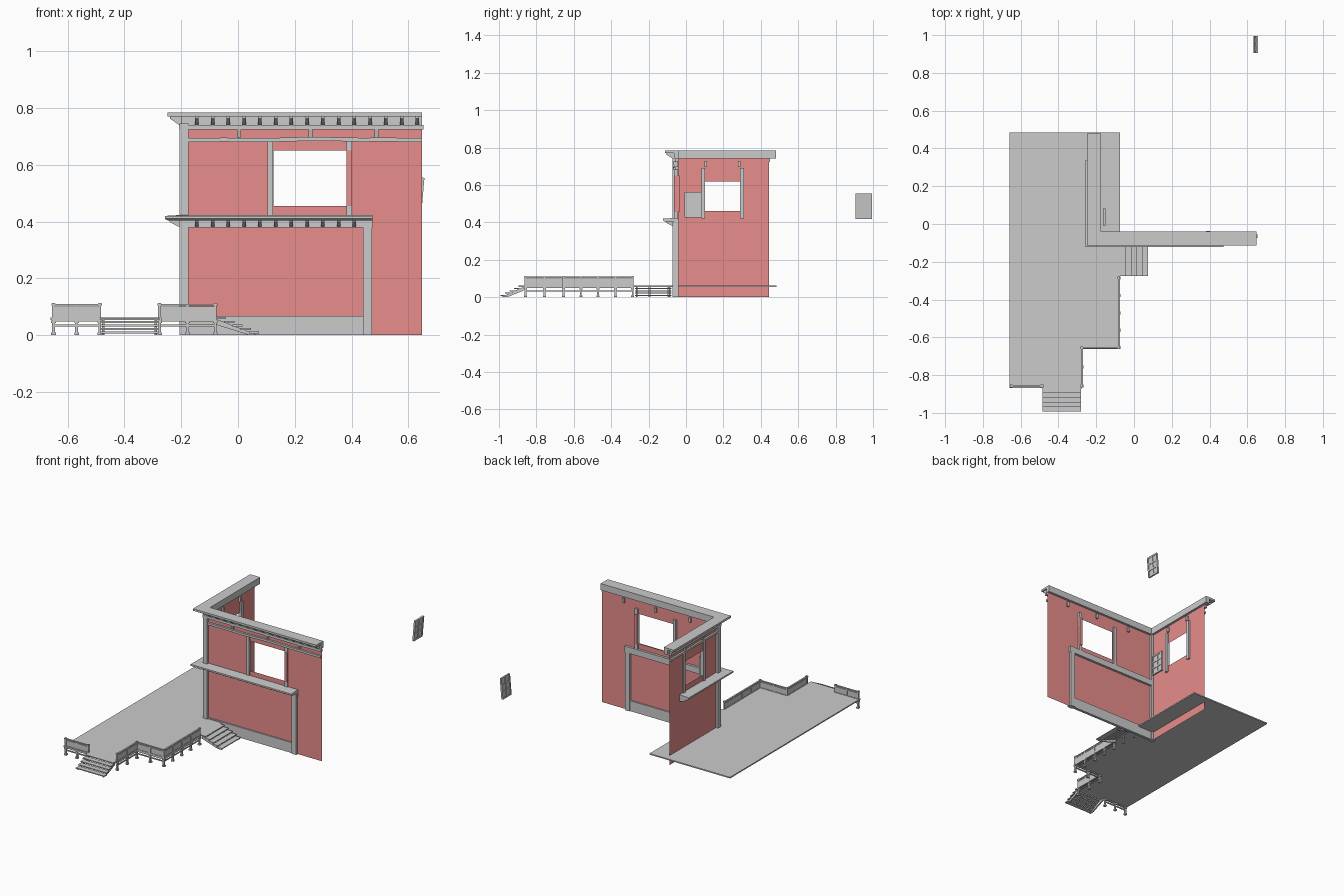
import bpy, bmesh, math, random
from mathutils import Matrix, Vector

if "Cube" in bpy.data.objects:
    bpy.data.objects.remove(bpy.data.objects["Cube"])

random.seed(4)
WX, WY = -0.19, -0.055            # planes of the side and front walls

red = bpy.data.materials.new("red_wall")
red.diffuse_color = (0.8, 0.27, 0.26, 1)
red.use_nodes = True
red.node_tree.nodes["Principled BSDF"].inputs["Base Color"].default_value = red.diffuse_color


def finish(name, bm, mat=None, closed=True):
    if closed:
        bmesh.ops.recalc_face_normals(bm, faces=bm.faces)
    me = bpy.data.meshes.new(name)
    bm.to_mesh(me)
    bm.free()
    ob = bpy.data.objects.new(name, me)
    bpy.context.collection.objects.link(ob)
    if mat:
        me.materials.append(mat)
    return ob


def add_box(bm, x0, x1, y0, y1, z0, z1):
    m = Matrix.Translation(((x0 + x1) / 2, (y0 + y1) / 2, (z0 + z1) / 2))
    return bmesh.ops.create_cube(bm, size=1, matrix=m @ Matrix.Diagonal((x1 - x0, y1 - y0, z1 - z0, 1)))["verts"]


def boxes(name, items, mat=None):
    bm = bmesh.new()
    for b in items:
        add_box(bm, *b)
    return finish(name, bm, mat)


def loft(bm, rings):
    """Join equal closed rings into a capped solid."""
    vs = [[bm.verts.new(p) for p in r] for r in rings]
    n = len(vs[0])
    for a, b in zip(vs, vs[1:]):
        for i in range(n):
            j = (i + 1) % n
            bm.faces.new((a[i], a[j], b[j], b[i]))
    bm.faces.new(vs[0])
    bm.faces.new(vs[-1])


def corner_sweep(name, prof, xe, ye):
    """Sweep an (outward, z) profile round the building corner with a mitre."""
    bm = bmesh.new()
    loft(bm, [[(xe, WY - d, z) for d, z in prof],
              [(WX - d, WY - d, z) for d, z in prof],
              [(WX - d, ye, z) for d, z in prof]])
    return finish(name, bm)


def rect(d0, d1, z0, z1):
    return [(d0, z0), (d1, z0), (d1, z1), (d0, z1)]


def brackets(name, prof, xs, ys, w):
    bm = bmesh.new()
    for x in xs:
        loft(bm, [[(x + s, WY - d, z) for d, z in prof] for s in (-w, w)])
    for y in ys:
        loft(bm, [[(WX - d, y + s, z) for d, z in prof] for s in (-w, w)])
    return finish(name, bm)


def wall(name, f, u0, u1, a0, a1, z1, b0, b1):
    """Thin wall sheet with one window opening."""
    bm = bmesh.new()
    us, zs = (u0, a0, a1, u1), (0, b0, b1, z1)
    v = [[bm.verts.new(f(u, z)) for z in zs] for u in us]
    for i in range(3):
        for j in range(3):
            if (i, j) != (1, 1):
                bm.faces.new((v[i][j], v[i + 1][j], v[i + 1][j + 1], v[i][j + 1]))
    return finish(name, bm, red, False)


# walls
wall("front_wall", lambda u, z: (u, WY, z), WX, 0.648, 0.125, 0.382, 0.76, 0.455, 0.65)
wall("side_wall", lambda u, z: (WX, -u, z), -0.445, -WY, -0.29, -0.10, 0.76, 0.46, 0.62)
boxes("window_red_jamb", [(0.382, 0.402, -0.064, -0.036, 0.455, 0.65)], red)

# posts and base panel
boxes("corner_post", [(-0.206, -0.175, -0.071, -0.04, 0, 0.745)])
boxes("right_post", [(0.44, 0.472, -0.071, -0.04, 0, 0.40)])
boxes("base_panel", [(-0.175, 0.44, -0.064, -0.046, 0, 0.068)])
boxes("front_window_posts", [(x, x + 0.02, -0.062, -0.042, 0.42, 0.685) for x in (0.104, 0.382)])
boxes("side_window_posts", [(-0.2, -0.178, y, y + 0.02, 0.42, 0.69) for y in (0.082, 0.29)])

# upper roof and cornice
corner_sweep("roof_slab", rect(-0.015, 0.058, 0.771, 0.784), 0.648, 0.48)
corner_sweep("cornice_board", rect(-0.015, 0.010, 0.741, 0.771), 0.648, 0.48)
corner_sweep("frieze_beam", rect(0.001, 0.018, 0.724, 0.741), 0.653, 0.45)
brackets("cornice_brackets", [(0.009, 0.771), (0.05, 0.771), (0.05, 0.763), (0.018, 0.741), (0.009, 0.741)],
         [-0.145 + 0.0555 * k for k in range(15)], [0.0 + 0.0555 * k for k in range(9)], 0.006)
brackets("frieze_blocks", [(-0.012, 0.728), (0.015, 0.728), (0.008, 0.697), (-0.012, 0.697)],
         [0.004, 0.256, 0.488], [0.105, 0.285], 0.007)

# slightly warped beam above the windows
bm = bmesh.new()
xs = [WX + (0.648 - WX) * i / 12 for i in range(13)]
rings = []
for x in xs:
    j = random.uniform(-0.002, 0.002)
    rings.append([(x, WY - d, z + j) for d, z in rect(0.001, 0.014, 0.682, 0.696)])
loft(bm, rings)
finish("front_window_beam", bm)
boxes("side_window_beam", [(-0.203, -0.191, WY, 0.445, 0.684, 0.697)])

# lower canopy
corner_sweep("canopy_slab", [(0.001, 0.404), (0.058, 0.404), (0.068, 0.41), (0.068, 0.42), (0.001, 0.424)], 0.474, 0.34)
corner_sweep("canopy_board", rect(0.001, 0.012, 0.38, 0.404), 0.474, 0.34)
boxes("canopy_inner_beam", [(-0.175, 0.474, -0.055, -0.04, 0.38, 0.42)])
brackets("canopy_brackets", [(0.01, 0.404), (0.052, 0.404), (0.05, 0.398), (0.02, 0.382), (0.01, 0.382)],
         [-0.145 + 0.0555 * k for k in range(11)], [0.0 + 0.0555 * k for k in range(7)], 0.006)


# shutters
def shutter(name, loc, tilt):
    W, H, t = 0.045, 0.068, 0.006
    bm = bmesh.new()
    add_box(bm, -0.002, 0.002, -W, W, -H, H)
    for y in (-W, -0.005, W - 0.01):
        add_box(bm, -t, t, y, y + 0.01, -H, H)
    for k in range(4):
        z = -H + k * (2 * H - 0.01) / 3
        add_box(bm, -t * 0.9, t * 0.9, -W, W, z, z + 0.01)
    bm.transform(Matrix.Translation(loc) @ Matrix.Rotation(tilt, 4, 'Y'))
    finish(name, bm)


shutter("loose_shutter", (0.645, 0.95, 0.487), math.radians(5))
shutter("side_shutter", (-0.157, 0.038, 0.495), 0)

# deck floor
bm = bmesh.new()
outline = [(-0.66, 0.485), (-0.66, -0.868), (-0.488, -0.868), (-0.488, -0.872), (-0.276, -0.872),
           (-0.276, -0.66), (-0.075, -0.66), (-0.075, 0.485)]
loft(bm, [[(x, y, z) for x, y in outline] for z in (0.054, 0.062)])
finish("deck_floor", bm)


# railings and the legs and stretchers beneath them
def oriented(bm, a, b, w, z0, z1, ext=0.0):
    a, b = Vector(a), Vector(b)
    u = (b - a).normalized()
    n = Vector((-u.y, u.x)) * w / 2
    a, b = a - u * ext, b + u * ext
    loft(bm, [[(*(p + n), z0), (*(p - n), z0), (*(p - n), z1), (*(p + n), z1)] for p in (a, b)])


def railing(name, a, b, spans):
    bm = bmesh.new()
    oriented(bm, a, b, 0.006, 0.062, 0.100)
    oriented(bm, a, b, 0.010, 0.104, 0.110, 0.004)
    oriented(bm, a, b, 0.010, 0.095, 0.101)
    oriented(bm, a, b, 0.012, 0.048, 0.064, 0.004)
    oriented(bm, a, b, 0.006, 0.030, 0.037)
    for k in range(spans + 1):
        x, y = Vector(a).lerp(Vector(b), k / spans)
        h = 0.114 if k in (0, spans) else 0.105
        add_box(bm, x - 0.005, x + 0.005, y - 0.005, y + 0.005, 0.05, h)
        add_box(bm, x - 0.005, x + 0.005, y - 0.005, y + 0.005, 0, 0.05)
        for z0, z1 in ((0, 0.010), (0.042, 0.052)):
            add_box(bm, x - 0.008, x + 0.008, y - 0.008, y + 0.008, z0, z1)
        if h > 0.11:
            add_box(bm, x - 0.007, x + 0.007, y - 0.007, y + 0.007, 0.104, 0.112)
    finish(name, bm)


railing("railing_front_left", (-0.65, -0.858), (-0.487, -0.858), 2)
railing("railing_step_side", (-0.276, -0.858), (-0.276, -0.655), 2)
railing("railing_front_right", (-0.276, -0.655), (-0.08, -0.655), 2)
railing("railing_right_side", (-0.08, -0.655), (-0.08, -0.285), 4)
boxes("landing_legs", [(-0.085, -0.075, y, y + 0.01, 0, 0.055) for y in (-0.2, -0.1)])


# stairs: descend along +x locally, then turned and placed
def stairs(name, loc, angle, width, run, n=5):
    bm = bmesh.new()
    top, step = 0.062, run / n
    for k in range(n):
        z = top - k * (top - 0.006) / (n - 0.5)
        add_box(bm, k * step - 0.003, (k + 1) * step + 0.004, -width / 2, width / 2, z - 0.006, z)
    for y in (-width / 2 + 0.01, width / 2 - 0.01):
        pts = [(0, 0.056), (0, 0.036), (run - 0.03, 0), (run, 0)]
        loft(bm, [[(x, y + s, z) for x, z in pts] for s in (-0.004, 0.004)])
    bm.transform(Matrix.Translation(loc) @ Matrix.Rotation(angle, 4, 'Z'))
    finish(name, bm)


stairs("front_stairs", (-0.382, -0.868, 0), -math.pi / 2, 0.205, 0.12)
stairs("right_stairs", (-0.075, -0.176, 0), 0, 0.196, 0.145)
